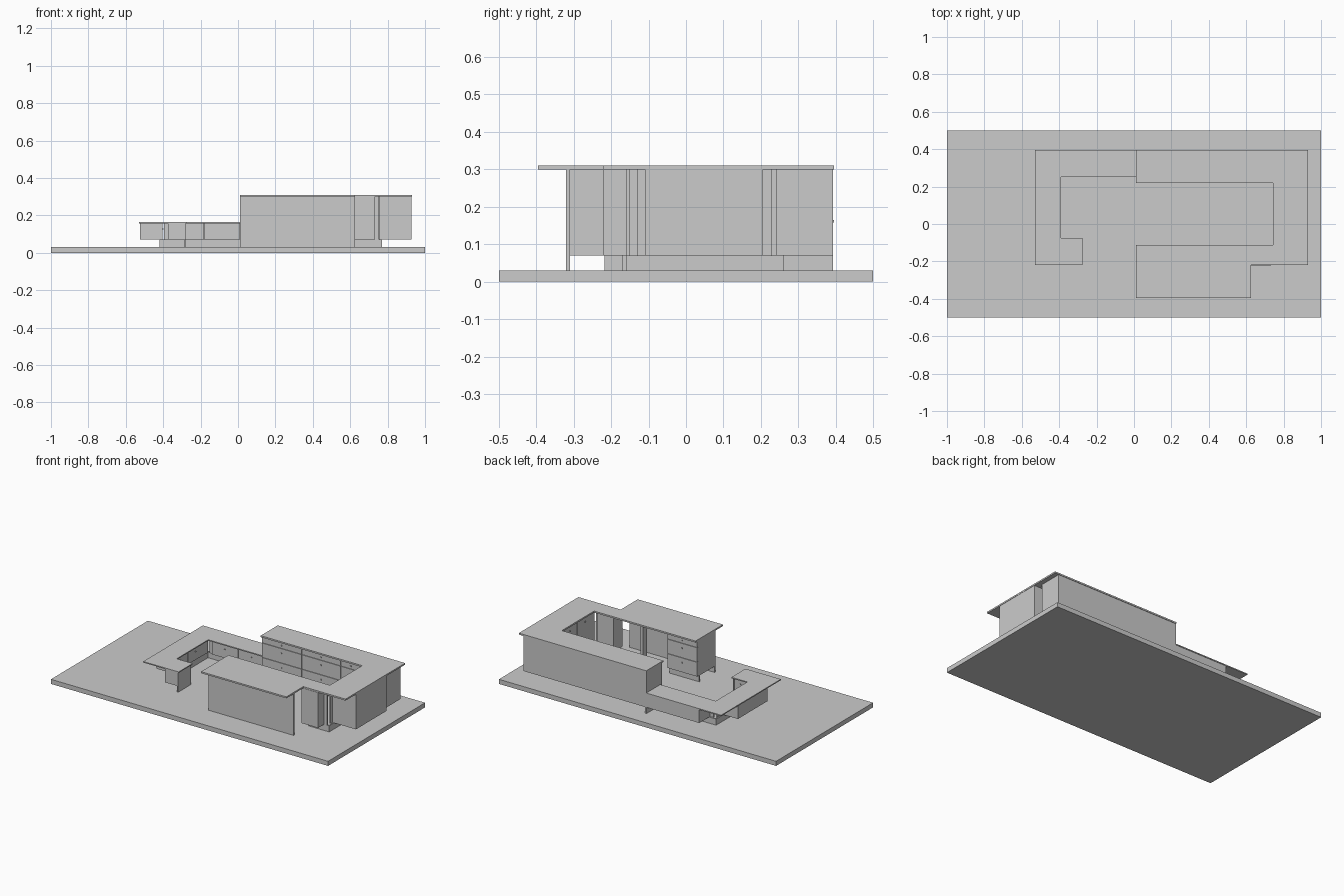
import bpy, bmesh

if "Cube" in bpy.data.objects:
    bpy.data.objects.remove(bpy.data.objects["Cube"])

FLOOR, KICK, LOW, HIGH = 0.03, 0.07, 0.158, 0.30


def box(name, x0, x1, y0, y1, z0, z1):
    bm = bmesh.new()
    bmesh.ops.create_cube(bm, size=1)
    for v in bm.verts:
        v.co = ((x0 + x1) / 2 + v.co.x * (x1 - x0),
                (y0 + y1) / 2 + v.co.y * (y1 - y0),
                (z0 + z1) / 2 + v.co.z * (z1 - z0))
    return finish(name, bm)


def slab(name, outline, z0, z1):
    bm = bmesh.new()
    face = bm.faces.new([bm.verts.new((x, y, z0)) for x, y in outline])
    ext = bmesh.ops.extrude_face_region(bm, geom=[face])
    for v in ext["geom"]:
        if isinstance(v, bmesh.types.BMVert):
            v.co.z = z1
    bmesh.ops.recalc_face_normals(bm, faces=bm.faces)
    return finish(name, bm)


def finish(name, bm):
    mesh = bpy.data.meshes.new(name)
    bm.to_mesh(mesh)
    bm.free()
    ob = bpy.data.objects.new(name, mesh)
    bpy.context.collection.objects.link(ob)
    return ob


def fronts(name, axis, plane, sign, cuts, levels):
    """Drawer fronts and knobs on a vertical plane, projecting along sign."""
    gap, thick, k = 0.0012, 0.01, 0.003
    for a0, a1 in zip(cuts, cuts[1:]):
        for z0, z1 in zip(levels, levels[1:]):
            d = sorted((plane, plane + sign * thick))
            n = sorted((plane + sign * thick, plane + sign * (thick + 0.006)))
            m, zm = (a0 + a1) / 2, z1 - min(0.03, (z1 - z0) / 2)
            for part, s, p, h in ((name + "_drawer", (a0 + gap, a1 - gap), d, (z0 + gap, z1 - gap)),
                                  (name + "_knob", (m - k, m + k), n, (zm - k, zm + k))):
                if axis == 'x':
                    box(part, *s, *p, *h)
                else:
                    box(part, *p, *s, *h)


# Floor and the two worktops
box("floor_slab", -1, 1, -0.5, 0.5, 0, FLOOR)
slab("low_worktop", [(-0.53, 0.395), (0.01, 0.395), (0.01, 0.25), (-0.39, 0.25),
                     (-0.39, -0.075), (-0.275, -0.075), (-0.275, -0.22), (-0.53, -0.22)], LOW, 0.165)
slab("high_worktop", [(0.01, 0.395), (0.93, 0.395), (0.93, -0.22), (0.625, -0.22),
                      (0.625, -0.395), (0.01, -0.395), (0.01, -0.113), (0.742, -0.113),
                      (0.742, 0.22), (0.01, 0.22)], HIGH, 0.31)

# Cabinet bodies
bodies = {
    "high_back_cabinet": (0.01, 0.90, 0.24, 0.392, KICK, HIGH),
    "high_right_cabinet": (0.76, 0.928, -0.11, 0.205, KICK, HIGH),
    "high_front_cabinet": (0.01, 0.225, -0.31, -0.14, KICK, HIGH),
    "high_corner_cabinet": (0.615, 0.733, -0.222, -0.13, KICK, HIGH),
    "low_back_cabinet": (-0.37, 0.01, 0.27, 0.392, KICK, LOW),
    "low_left_cabinet": (-0.525, -0.415, -0.09, 0.215, KICK, LOW),
    "low_end_cabinet": (-0.375, -0.287, -0.218, -0.10, KICK, LOW),
}
for name, dims in bodies.items():
    box(name, *dims)

# Panels reaching the floor
box("front_bar_panel", 0.01, 0.625, -0.32, -0.31, FLOOR, HIGH)
box("back_end_panel", 0.01, 0.02, 0.25, 0.392, FLOOR, KICK)
box("low_end_panel", -0.287, -0.28, -0.218, -0.085, FLOOR, LOW)
box("appliance_post", 0.40, 0.42, -0.17, -0.13, FLOOR, HIGH)

# Corner fillers
box("front_corner_filler", 0.733, 0.755, -0.16, -0.15, KICK, HIGH)
box("front_corner_return", 0.75, 0.76, -0.13, -0.11, KICK, HIGH)
box("back_corner_filler", 0.73, 0.75, 0.23, 0.24, KICK, HIGH)
box("back_corner_return", 0.75, 0.76, 0.205, 0.23, KICK, HIGH)
box("low_corner_filler", -0.395, -0.37, 0.27, 0.28, KICK, LOW)
box("low_corner_return", -0.415, -0.405, 0.215, 0.27, KICK, LOW)

# Recessed toe boards
toes = {
    "back": (0.01, 0.77, 0.25, 0.26),
    "right": (0.762, 0.77, -0.155, 0.25),
    "front": (0.01, 0.225, -0.16, -0.15),
    "front_corner": (0.62, 0.77, -0.16, -0.15),
    "low_back": (-0.42, 0.01, 0.28, 0.29),
    "low_left": (-0.42, -0.412, -0.11, 0.28),
    "low_end": (-0.42, -0.28, -0.12, -0.11),
}
for name, (x0, x1, y0, y1) in toes.items():
    box(name + "_toe_board", x0, x1, y0, y1, FLOOR, KICK)

# Drawer fronts facing the inside
high_rows, low_rows = (KICK, 0.165, 0.26, HIGH), (KICK, LOW)
fronts("high_back", 'x', 0.24, -1, (0.01, 0.30, 0.58, 0.73), high_rows)
fronts("high_front", 'x', -0.14, 1, (0.01, 0.225), high_rows)
fronts("high_right", 'y', 0.76, -1, (-0.11, 0.05, 0.205), (KICK, HIGH))
fronts("low_back", 'x', 0.27, -1, (-0.37, -0.18, 0.01), low_rows)
fronts("low_left", 'y', -0.415, 1, (-0.09, 0.06, 0.215), low_rows)
fronts("low_end", 'x', -0.10, 1, (-0.375, -0.287), low_rows)
